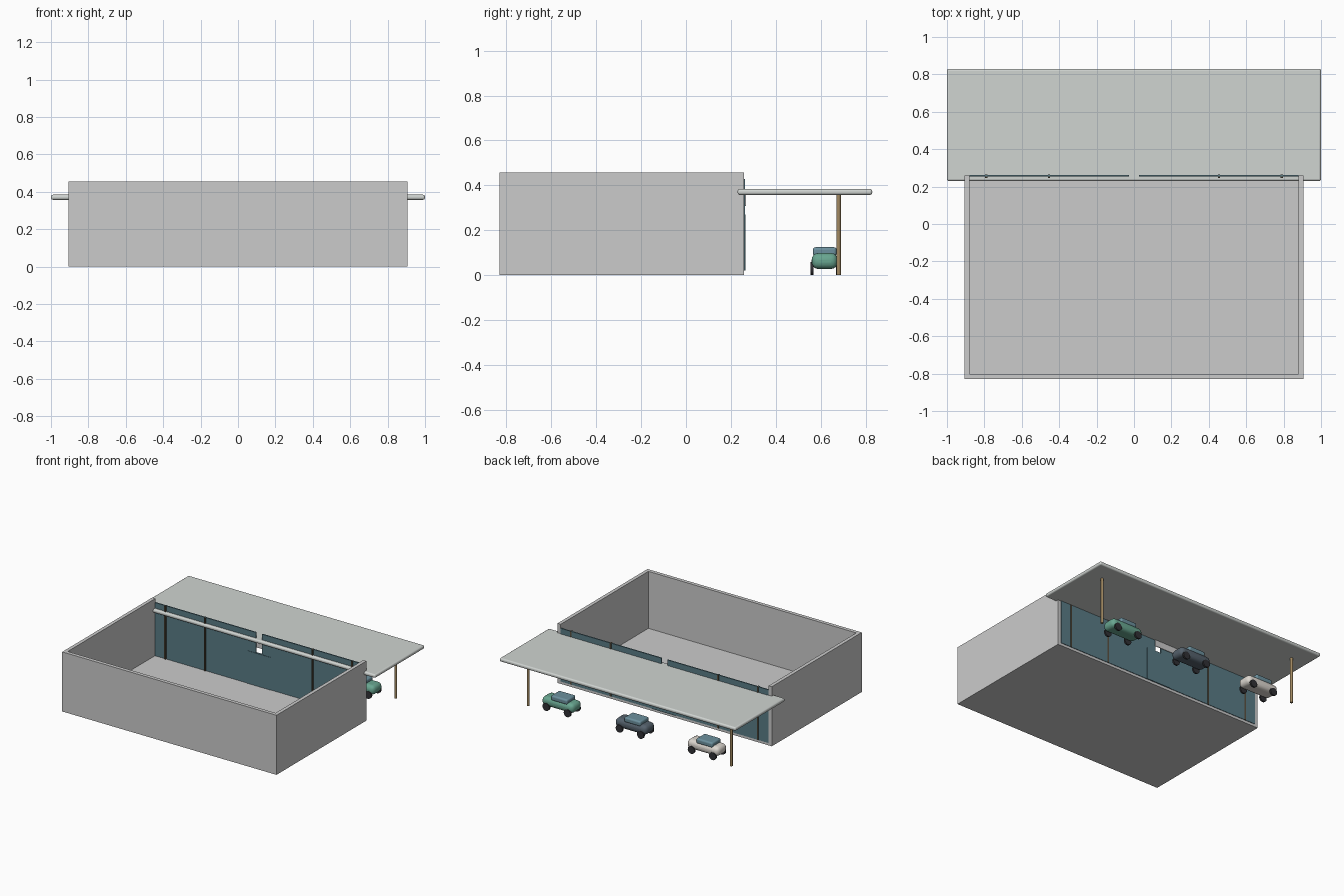
import bpy
from math import radians

if "Cube" in bpy.data.objects:
    bpy.data.objects.remove(bpy.data.objects["Cube"])


def material(name, rgb):
    m = bpy.data.materials.new(name)
    m.diffuse_color = (*rgb, 1)
    m.use_nodes = True
    m.node_tree.nodes["Principled BSDF"].inputs["Base Color"].default_value = m.diffuse_color
    return m


GLASS = material("glass", (0.10, 0.20, 0.24))
BRONZE = material("bronze", (0.10, 0.08, 0.05))
WOOD = material("wood", (0.36, 0.25, 0.12))
CANOPY = material("canopy", (0.63, 0.66, 0.64))
RUBBER = material("rubber", (0.03, 0.03, 0.035))
WINDOW = material("car_window", (0.15, 0.28, 0.34))
SIGN = material("sign", (0.6, 0.6, 0.6))


def finish(ob, name, mat, bevel=0, segments=4):
    ob.name = name
    if mat:
        ob.data.materials.append(mat)
    if bevel:
        b = ob.modifiers.new("rounding", "BEVEL")
        b.width = bevel
        b.segments = segments
        bpy.ops.object.shade_smooth_by_angle(angle=radians(35))
    return ob


def box(name, x, y, z, mat=None, bevel=0):
    """Box from (min, max) ranges, optionally with rounded edges."""
    spans = (x, y, z)
    bpy.ops.mesh.primitive_cube_add(size=1, location=[(a + b) / 2 for a, b in spans])
    ob = bpy.context.object
    ob.scale = [b - a for a, b in spans]
    bpy.ops.object.transform_apply(location=False, rotation=False, scale=True)
    return finish(ob, name, mat, bevel)


def cylinder(name, loc, radius, depth, mat, rot=(0, 0, 0), sides=24):
    bpy.ops.mesh.primitive_cylinder_add(vertices=sides, radius=radius, depth=depth,
                                        location=loc, rotation=rot)
    ob = finish(bpy.context.object, name, mat)
    bpy.ops.object.shade_smooth_by_angle(angle=radians(35))
    return ob


# Building shell, open at the top
box("floor", (-0.907, 0.907), (-0.83, 0.258), (0, 0.02))
box("solid_wall", (-0.907, 0.907), (-0.83, -0.802), (0.02, 0.456))
for side, s in (("left", -1), ("right", 1)):
    box(side + "_wall", sorted((s * 0.88, s * 0.907)), (-0.802, 0.258), (0.02, 0.456))
    # Glazed facade with mullions
    box(side + "_glass", sorted((s * 0.026, s * 0.88)), (0.253, 0.262), (0.02, 0.427), GLASS)
    for i, x in enumerate((0.455, 0.79)):
        box(f"{side}_mullion_{i + 1}", (s * x - 0.006, s * x + 0.006),
            (0.245, 0.264), (0.02, 0.427), BRONZE)
    # Canopy post
    cylinder(side + "_canopy_post", (s * 0.86, 0.68, 0.181), 0.01, 0.362, WOOD)

# Entrance door and plain sign panel
box("entrance_door", (-0.1, 0.1), (0.25, 0.266), (0.02, 0.27), GLASS)
box("sign_panel", (-0.22, 0.03), (0.263, 0.268), (0.308, 0.357), SIGN)

# Canopy slab with rounded rim
box("canopy", (-1, 1), (0.23, 0.83), (0.357, 0.384), CANOPY, 0.011)


def car(name, x, paint):
    y = 0.618
    box(name + "_body", (x - 0.135, x + 0.135), (y - 0.058, y + 0.058), (0.027, 0.098), paint, 0.03)
    box(name + "_cabin", (x - 0.083, x + 0.057), (y - 0.053, y + 0.053), (0.085, 0.124), WINDOW, 0.012)
    for dx in (-0.09, 0.09):
        for dy in (-0.056, 0.056):
            cylinder(name + "_wheel", (x + dx, y + dy, 0.029), 0.029, 0.013,
                     RUBBER, (radians(90), 0, 0))


# Parked cars
car("white_car", -0.61, material("white_paint", (0.72, 0.68, 0.63)))
car("grey_car", 0.0, material("grey_paint", (0.09, 0.12, 0.15)))
car("green_car", 0.62, material("green_paint", (0.14, 0.38, 0.28)))
